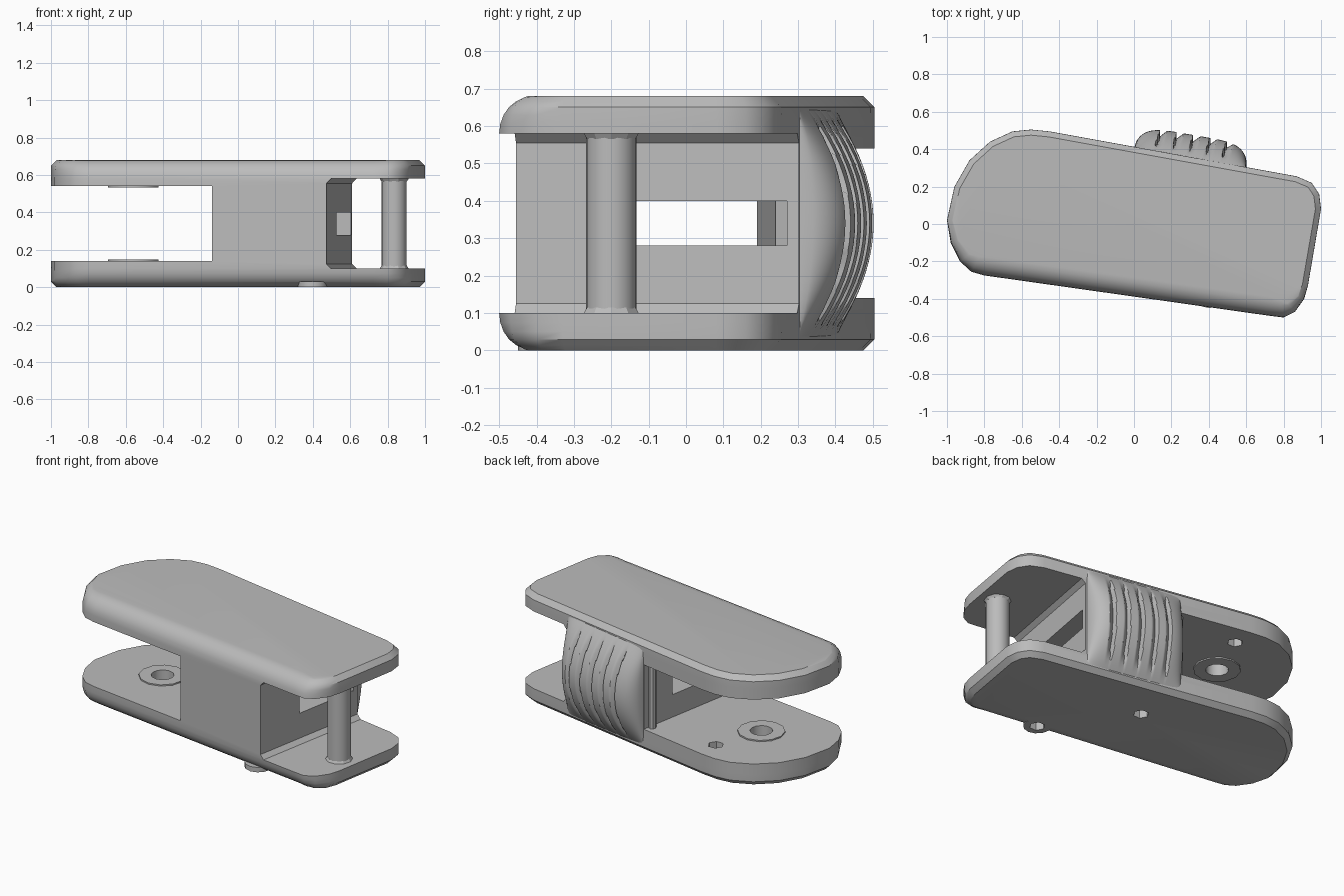
import bpy, bmesh, math
from mathutils import Vector

if "Cube" in bpy.data.objects:
    bpy.data.objects.remove(bpy.data.objects["Cube"], do_unlink=True)

H = 0.68
MID = H / 2

grey = bpy.data.materials.new("plain grey")
grey.use_nodes = True
grey.diffuse_color = (0.5, 0.5, 0.5, 1)
grey.node_tree.nodes["Principled BSDF"].inputs["Base Color"].default_value = (0.5, 0.5, 0.5, 1)


def finish(name, bm):
    bmesh.ops.recalc_face_normals(bm, faces=bm.faces[:])
    mesh = bpy.data.meshes.new(name)
    bm.to_mesh(mesh)
    bm.free()
    mesh.materials.append(grey)
    ob = bpy.data.objects.new(name, mesh)
    bpy.context.collection.objects.link(ob)
    return ob


def activate(ob):
    bpy.ops.object.select_all(action='DESELECT')
    ob.select_set(True)
    bpy.context.view_layer.objects.active = ob


def smooth(ob, angle=35):
    activate(ob)
    bpy.ops.object.shade_smooth_by_angle(angle=math.radians(angle))


def loft(name, rings):
    """Closed skin over rings of 3D points, capped at both ends."""
    bm = bmesh.new()
    loops = [[bm.verts.new(p) for p in ring] for ring in rings]
    n = len(loops[0])
    for a, b in zip(loops, loops[1:]):
        for i in range(n):
            j = (i + 1) % n
            bm.faces.new((a[i], a[j], b[j], b[i]))
    bm.faces.new(loops[0][::-1])
    bm.faces.new(loops[-1])
    return finish(name, bm)


def prism(name, pts, z0, z1):
    return loft(name, [[(x, y, z) for x, y in pts] for z in (z0, z1)])


def circle(x, y, r, n):
    return [(x + r * math.cos(math.tau * i / n), y + r * math.sin(math.tau * i / n)) for i in range(n)]


def cut(ob, cutter):
    cutter.hide_render = True
    activate(ob)
    mod = ob.modifiers.new("cut", 'BOOLEAN')
    mod.operation = 'DIFFERENCE'
    mod.solver = 'EXACT'
    mod.object = cutter
    bpy.ops.object.modifier_apply(modifier=mod.name)
    bpy.data.objects.remove(cutter, do_unlink=True)


def tube(name, x, y, r, hole, z0, z1, n=12, hole_sides=12):
    ob = prism(name, circle(x, y, r, n), z0, z1)
    cut(ob, prism("bore", circle(x, y, hole, hole_sides), z0 - 0.05, z1 + 0.05))
    smooth(ob)
    return ob


# Body outline, anticlockwise from the front right corner of the round end
outline = [Vector(p) for p in (
    (-.8, -.275), (.72, -.49), (.8, -.5), (.86, -.47), (.91, -.4), (.93, -.33),
    (1, .08), (.99, .16), (.95, .22), (.87, .255), (-.45, .495), (-.55, .505),
    (-.65, .495), (-.77, .44), (-.88, .34), (-.96, .2), (-1, .02), (-.98, -.1),
    (-.93, -.2), (-.87, -.255))]
front = Vector((-.14, -.99)).normalized()


def inset(d_front, d_other):
    ring = []
    for i, p in enumerate(outline):
        a = (p - outline[i - 1]).normalized()
        b = (outline[(i + 1) % len(outline)] - p).normalized()
        n = Vector((a.y + b.y, -a.x - b.x)).normalized()
        w = max(0, n.dot(front)) ** 2
        ring.append(p - n * (d_front * w + d_other * (1 - w)))
    return ring


# Body: large rounding along the front edge, small chamfer elsewhere
layers = []
for k in range(7):
    a = math.radians(15 * k)
    rise = 0.1 * math.sin(a)
    layers.append((0.1 - rise, inset(0.1 * (1 - math.cos(a)), max(0, rise - 0.07))))
rings = [[(p.x, p.y, z) for p in ring] for z, ring in reversed(layers)]
rings += [[(p.x, p.y, H - z) for p in ring] for z, ring in layers]
body = loft("body", rings)

# Opening at the round end
cut(body, prism("round_end_opening", [(-1.5, -1), (-.25, -1), (.105, 1), (-1.5, 1)], 0.14, 0.54))

# Opening at the pin end, chamfered where it meets the block


def pin_end(z, shift):
    return [(.373 + shift, -1), (1.5, -1), (1.5, 1), (.737 + shift, 1), ]


cut(body, loft("pin_end_opening", [[(x, y, z) for x, y in pin_end(z, s)]
    for z, s in ((.1, .025), (.125, 0), (.555, 0), (.58, .025))]))

# Slot through the block
cut(body, prism("slot", [(-.3, -.15), (.8, -.15), (.8, .27), (.52, .27), (.5, .24), (-.3, .165)], 0.28, 0.4))

# Blind pivot holes and small hexagonal holes in both plates
for z0, z1 in ((0.04, 0.2), (0.48, 0.64)):
    cut(body, prism("pivot_bore", circle(-.56, .06, .065, 12), z0, z1))
    cut(body, prism("hex_bore", circle(-.45, .35, .045, 6), z0, z1))

# Screw seats on the underside
screws = [("front_screw", .4, -.37), ("middle_screw", .04, .11)]
for name, x, y in screws:
    cut(body, prism("screw_bore", circle(x, y, .045, 6), -.1, .07))
smooth(body)
for name, x, y in screws:
    tube(name, x, y, .08, .045, -.0, .03, 12, 6)

# Pivot washers
tube("lower_pivot_washer", -.56, .06, .135, .065, .135, .148)
tube("upper_pivot_washer", -.56, .06, .135, .065, .532, .545)

# Cross pin with end collars
pin = prism("cross_pin", circle(.835, -.2, .067, 24), 0.09, 0.59)
smooth(pin)
for name, z0, z1, r0, r1 in (("lower_pin_collar", .095, .115, .08, .068),
                             ("upper_pin_collar", .565, .585, .068, .08)):
    loft(name, [[(x, y, z) for x, y in circle(.835, -.2, r, 10)] for z, r in ((z0, r0), (z1, r1))])

# Slim post beside the block
smooth(prism("slim_post", circle(-.025, .365, .022, 8), 0.13, 0.55))

# Thumb pad: domed surface with slanted grooves
along = Vector((.985, -.172, 0))
out = Vector((.172, .985, 0))
centre = Vector((.3, .352, 0))
HALF, TALL = 0.305, 0.31
NU, NW = 96, 24


def groove(u, w):
    depth = 0
    for c in (-.18, -.09, 0, .09, .18):
        t = u - c + 0.02 * (w / TALL) ** 2
        if 0 <= t < 0.035:
            depth = 0.035 * (1 - t / 0.035)
    return depth * max(0, min(1, (0.27 - abs(w)) / 0.08))


bm = bmesh.new()
grid = []
for i in range(NU + 1):
    u = HALF * (2 * i / NU - 1)
    row = []
    for j in range(NW + 1):
        w = TALL * (2 * j / NW - 1)
        dome = 0.125 * (1 - (w / TALL) ** 2) * math.sqrt(max(0, 1 - abs(u / HALF) ** 5))
        h = max(0, dome - groove(u, w))
        row.append(bm.verts.new(centre + along * u + out * h + Vector((0, 0, MID + w))))
    grid.append(row)
for i in range(NU):
    for j in range(NW):
        bm.faces.new((grid[i][j], grid[i + 1][j], grid[i + 1][j + 1], grid[i][j + 1]))
rim = [e for e in bm.edges if e.is_boundary]
skirt = bmesh.ops.extrude_edge_only(bm, edges=rim)["geom"]
bmesh.ops.translate(bm, vec=out * -0.03, verts=[g for g in skirt if isinstance(g, bmesh.types.BMVert)])
bmesh.ops.holes_fill(bm, edges=[e for e in bm.edges if e.is_boundary], sides=0)
smooth(finish("thumb_pad", bm))
